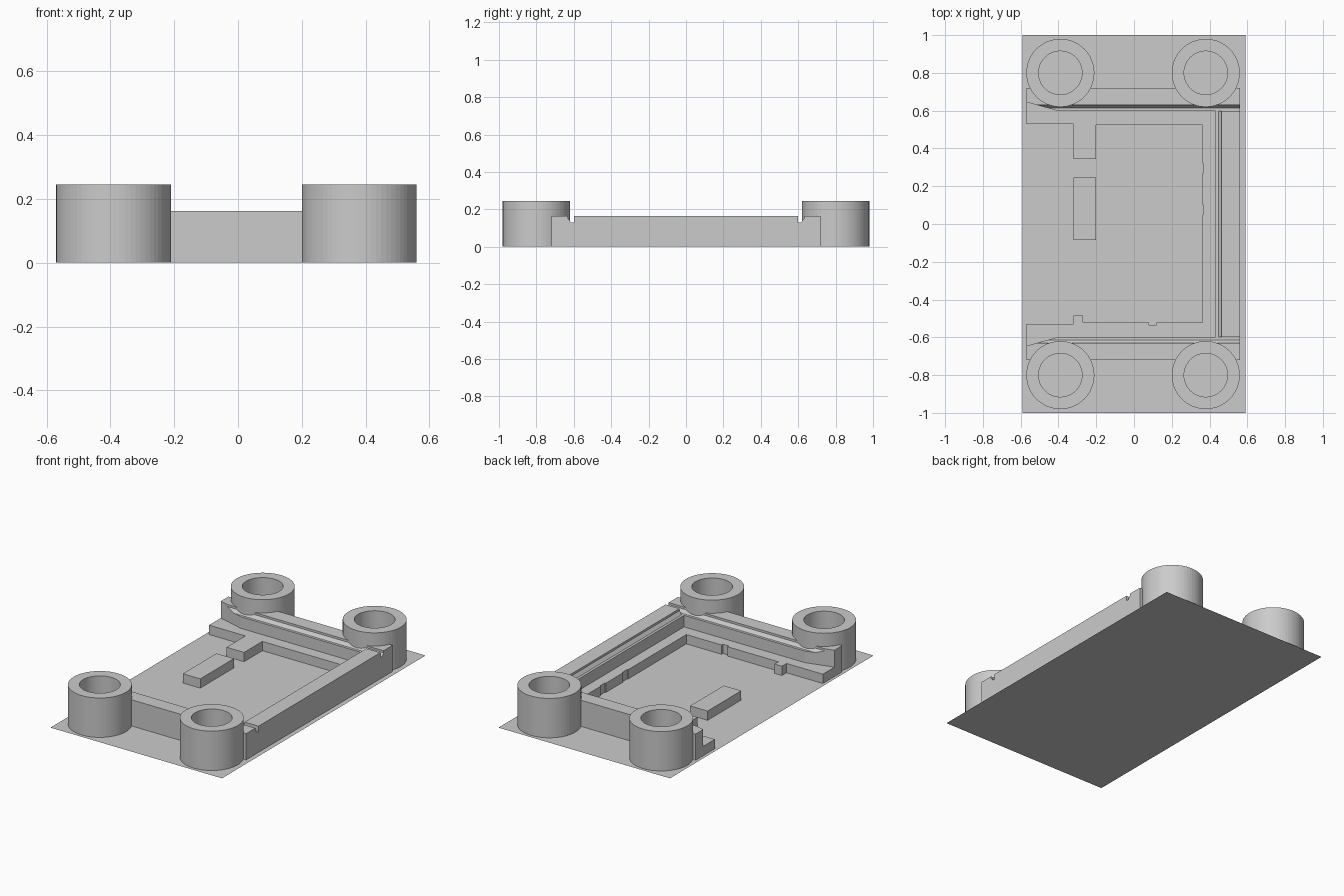
import bpy
import bmesh
from math import cos, sin, tau
from mathutils import Vector

if "Cube" in bpy.data.objects:
    bpy.data.objects.remove(bpy.data.objects["Cube"])

grey = bpy.data.materials.new("plain grey")
grey.use_nodes = True
COLOUR = (0.6, 0.6, 0.6, 1)
grey.diffuse_color = COLOUR
grey.node_tree.nodes["Principled BSDF"].inputs["Base Color"].default_value = COLOUR

WALL, LEDGE, POST = 0.163, 0.058, 0.245
LEFT, RIGHT, OUTER, INNER = -0.57, 0.56, 0.72, 0.598
FLARE_X, FLARE_Y = -0.40, 0.645
POST_X, POST_Y = (-0.39, 0.38), 0.80
POST_R, HOLE_R, SIDES = 0.18, 0.115, 64


def extrude(name, points, direction):
    """Solid made by sweeping a closed outline along a vector."""
    bm = bmesh.new()
    face = bm.faces.new([bm.verts.new(p) for p in points])
    swept = bmesh.ops.extrude_face_region(bm, geom=[face])["geom"]
    verts = [v for v in swept if isinstance(v, bmesh.types.BMVert)]
    bmesh.ops.translate(bm, verts=verts, vec=Vector(direction))
    bmesh.ops.recalc_face_normals(bm, faces=bm.faces)
    mesh = bpy.data.meshes.new(name)
    bm.to_mesh(mesh)
    bm.free()
    mesh.materials.append(grey)
    obj = bpy.data.objects.new(name, mesh)
    bpy.context.scene.collection.objects.link(obj)
    return obj


def upright(name, outline, z0, z1):
    return extrude(name, [(x, y, z0) for x, y in outline], (0, 0, z1 - z0))


def circle(x, y, r):
    return [(x + r * cos(tau * i / SIDES), y + r * sin(tau * i / SIDES)) for i in range(SIDES)]


def cut(obj, cutters):
    """Subtract the cutters, then delete them."""
    for c in cutters:
        c.hide_render = True
        mod = obj.modifiers.new("cut", "BOOLEAN")
        mod.operation, mod.object, mod.solver = "DIFFERENCE", c, "EXACT"
    bpy.context.view_layer.update()
    result = bpy.data.meshes.new_from_object(obj.evaluated_get(bpy.context.evaluated_depsgraph_get()))
    obj.modifiers.clear()
    obj.data = result
    for c in cutters:
        bpy.data.objects.remove(c)


# Thin base sheet
base = bpy.data.meshes.new("base_sheet")
base.from_pydata([(-0.59, -1, 0), (0.59, -1, 0), (0.59, 1, 0), (-0.59, 1, 0)], [], [(0, 1, 2, 3)])
base.materials.append(grey)
bpy.context.scene.collection.objects.link(bpy.data.objects.new("base_sheet", base))


def rabbet(outer, inner):
    """Wall section with a stepped, chamfered seat on the inner edge."""
    return [(outer, 0), (outer, WALL), (inner + 0.032, WALL), (inner + 0.032, 0.15),
            (inner + 0.016, 0.13), (inner, 0.13), (inner, 0)]


# Side walls with flared entry, and the hollow posts at their ends
for label, s in (("front", -1), ("back", 1)):
    wall = extrude(label + "_wall", [(LEFT, s * y, z) for y, z in rabbet(OUTER, INNER)],
                   (RIGHT - LEFT, 0, 0))
    flare = [(LEFT, FLARE_Y), (FLARE_X, INNER), (FLARE_X, INNER - 0.02),
             (LEFT - 0.02, INNER - 0.02), (LEFT - 0.02, FLARE_Y + 0.005)]
    cutters = [upright("flare_cutter", [(x, s * y) for x, y in flare], -0.1, 0.3)]
    cutters += [upright("hole_cutter", circle(x, s * POST_Y, HOLE_R), -0.1, 0.3) for x in POST_X]
    cut(wall, cutters)
    for side, x in zip(("right", "left"), POST_X):
        post = upright(f"{label}_{side}_post", circle(x, s * POST_Y, POST_R), 0, POST)
        cut(post, [upright("hole_cutter", circle(x, s * POST_Y, HOLE_R), -0.1, 0.3)])

# End wall
extrude("end_wall", [(x, -INNER, z) for x, z in rabbet(RIGHT, 0.432)], (0, 2 * INNER, 0))

# Low inner ledge, with its tab and small steps
upright("inner_ledge", [
    (LEFT, 0.53), (-0.32, 0.53), (-0.32, 0.345), (-0.2, 0.345), (-0.2, 0.525), (0.363, 0.525),
    (0.363, 0.32), (0.369, 0.32), (0.369, 0.27), (0.363, 0.27), (0.363, 0.1), (0.369, 0.1),
    (0.369, 0.05), (0.363, 0.05), (0.363, -0.522), (0.12, -0.522), (0.12, -0.535),
    (0.08, -0.535), (0.08, -0.522), (-0.27, -0.522), (-0.27, -0.485), (-0.32, -0.485),
    (-0.32, -0.53), (LEFT, -0.53), (LEFT, -FLARE_Y), (FLARE_X, -INNER), (0.44, -INNER),
    (0.44, INNER), (FLARE_X, INNER), (LEFT, FLARE_Y)], 0, LEDGE)

# Loose block on the floor
upright("floor_block", [(-0.32, -0.085), (-0.2, -0.085), (-0.2, 0.245), (-0.32, 0.245)], 0, LEDGE)
